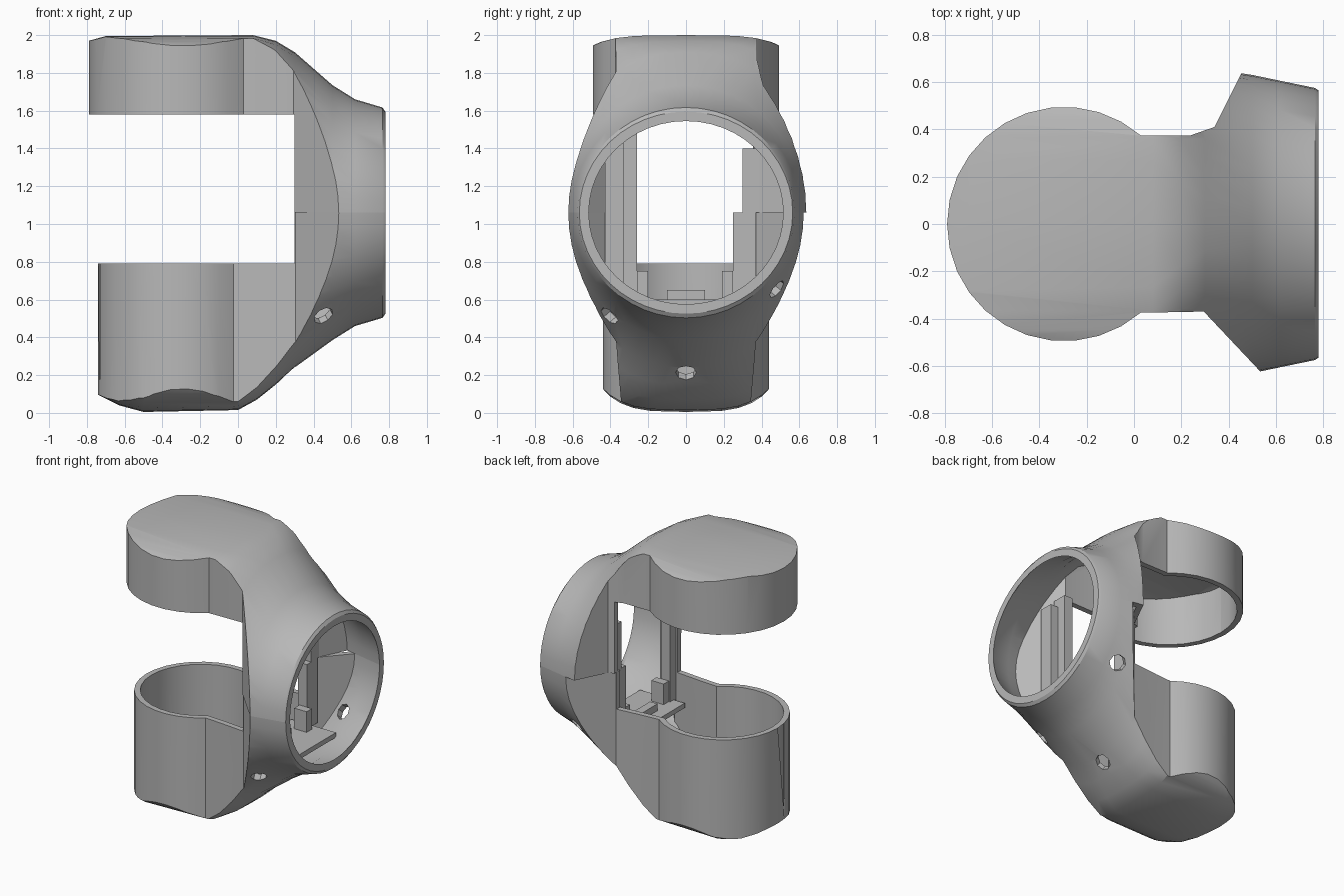
import bpy, bmesh, math
from mathutils import Vector, Matrix

if "Cube" in bpy.data.objects:
    bpy.data.objects.remove(bpy.data.objects["Cube"], do_unlink=True)

MID = 1.06  # height of the seam and of the ring axis

grey = bpy.data.materials.new("plain_grey")
grey.use_nodes = True
grey.diffuse_color = (0.48, 0.48, 0.48, 1)
grey.node_tree.nodes["Principled BSDF"].inputs["Base Color"].default_value = (0.48, 0.48, 0.48, 1)


def make_object(name, bm):
    bmesh.ops.recalc_face_normals(bm, faces=bm.faces)
    mesh = bpy.data.meshes.new(name)
    bm.to_mesh(mesh)
    bm.free()
    mesh.materials.append(grey)
    obj = bpy.data.objects.new(name, mesh)
    bpy.context.scene.collection.objects.link(obj)
    return obj


def skin(name, rings):
    """Closed solid through a row of equal rings of points."""
    bm = bmesh.new()
    rows = [[bm.verts.new(p) for p in ring] for ring in rings]
    n = len(rows[0])
    for a, b in zip(rows, rows[1:]):
        for i in range(n):
            j = (i + 1) % n
            bm.faces.new((a[i], a[j], b[j], b[i]))
    bm.faces.new(rows[0])
    bm.faces.new(rows[-1])
    return make_object(name, bm)


def prism(name, outline, z0, z1):
    return skin(name, [[(x, y, z) for x, y in outline] for z in (z0, z1)])


def box(name, x0, x1, y0, y1, z0, z1):
    return prism(name, [(x0, y0), (x1, y0), (x1, y1), (x0, y1)], z0, z1)


def combine(obj, tool, operation):
    """Apply a boolean and remove the tool."""
    mod = obj.modifiers.new("cut", 'BOOLEAN')
    mod.operation, mod.solver, mod.object = operation, 'EXACT', tool
    bpy.context.view_layer.update()
    graph = bpy.context.evaluated_depsgraph_get()
    mesh = bpy.data.meshes.new_from_object(obj.evaluated_get(graph))
    obj.modifiers.clear()
    obj.data = mesh
    bpy.data.objects.remove(tool, do_unlink=True)


def loft(stations, inset=0.0, end=None, count=48):
    """Rounded tube along x; stations hold x, half width, half height, exponent."""
    rings = []
    for x, w, h, n in stations + ([(end,) + stations[-1][1:]] if end else []):
        ring = []
        for i in range(count):
            a = math.tau * i / count
            c, s = math.cos(a), math.sin(a)
            y = math.copysign(abs(c) ** (2 / n), c) * (w - inset)
            z = math.copysign(abs(s) ** (2 / n), s) * (h - inset)
            ring.append((x, y, MID + z))
        rings.append(ring)
    return skin("loft", rings)


def inset_outline(points, t):
    """Move a counter-clockwise outline inwards by t."""
    out = []
    for i, p in enumerate(points):
        p = Vector(p)
        d1 = (p - Vector(points[i - 1])).normalized()
        d2 = (Vector(points[(i + 1) % len(points)]) - p).normalized()
        n1, n2 = Vector((-d1.y, d1.x)), Vector((-d2.y, d2.x))
        out.append(tuple(p + (n1 + n2) * t / (1 + n1.dot(n2))))
    return out


def keyhole(cx, radius, half_angle, front, back):
    """Round end, narrow neck and flared wings, seen from above."""
    steps = 22
    arc = []
    for i in range(steps + 1):
        a = half_angle + (math.tau - 2 * half_angle) * i / steps
        arc.append((cx + radius * math.cos(a), radius * math.sin(a)))
    return arc + front + [(1.2, front[-1][1]), (1.2, back[-1][1])] + back[::-1]


def shell(name, outline, stations, z0, z1, gap):
    """Hollow half: plan outline crossed with the loft, minus cavity and gap."""
    body = prism(name, outline, z0, z1)
    combine(body, loft(stations), 'INTERSECT')
    cavity = prism("cavity", inset_outline(outline, 0.04), -1, 3)
    combine(cavity, loft(stations, 0.05, 1.0), 'INTERSECT')
    combine(body, cavity, 'DIFFERENCE')
    combine(body, box("gap", -1.2, 0.3, -1, 1, *gap), 'DIFFERENCE')
    return body


# Plan outlines
wing = [(0.04, -0.375), (0.295, -0.37), (0.54, -0.63), (0.72, -0.82)]
back_wing = [(0.04, 0.375), (0.24, 0.375), (0.34, 0.41), (0.45, 0.63), (0.55, 0.83)]
low_wing = [(0.1, -0.35), (0.305, -0.37), (0.54, -0.63), (0.72, -0.82)]
low_back = [(x, -y) for x, y in low_wing]
upper_plan = keyhole(-0.295, 0.495, math.radians(49), wing, back_wing)
lower_plan = keyhole(-0.3, 0.44, math.radians(51), low_wing, low_back)

# Outer form from the round ends to the ring
ring_end = [(0.5, 0.63, 0.675, 2), (0.62, 0.605, 0.6, 2),
            (0.765, 0.575, 0.557, 2), (0.78, 0.565, 0.535, 2)]
upper_form = [(-0.85, 0.7, 0.89, 4.5), (-0.79, 0.7, 0.91, 4.5), (-0.7, 0.7, 0.935, 4.5),
              (0.08, 0.7, 0.94, 4.2), (0.2, 0.68, 0.91, 3), (0.3, 0.66, 0.85, 2.3)] + ring_end
lower_form = [(-0.85, 0.6, 0.9, 3.5), (-0.75, 0.6, 0.96, 3.5), (-0.63, 0.6, 1.02, 3.5),
              (-0.5, 0.6, 1.055, 3.5), (0, 0.6, 1.045, 3.5), (0.1, 0.62, 0.99, 3),
              (0.2, 0.64, 0.91, 2.5), (0.3, 0.65, 0.82, 2.1)] + ring_end

upper_shell = shell("upper_shell", upper_plan, upper_form, MID, 2.2, (0.9, 1.58))
lower_shell = shell("lower_shell", lower_plan, lower_form, -0.2, MID, (0.79, 1.3))

# Small screw holes through the lower shell
for spot, aim in [((0.27, 0, 0.21), (0.6, 0, -0.8)),
                  ((0.45, -0.4, 0.52), (0.3, -0.7, -0.6)),
                  ((0.55, 0.5, 0.64), (0.2, 0.75, -0.6))]:
    bm = bmesh.new()
    turn = Vector(aim).to_track_quat('Z', 'Y').to_matrix().to_4x4()
    bmesh.ops.create_cone(bm, cap_ends=True, segments=8, radius1=0.055, radius2=0.055,
                          depth=0.24, matrix=Matrix.Translation(spot) @ turn)
    combine(lower_shell, make_object("hole", bm), 'DIFFERENCE')

# Inner frame: shelf, posts and upright rails
parts = [
    box("shelf", 0.22, 0.58, -0.3, 0.3, 0.565, 0.6),
    box("shelf_block", 0.3, 0.36, -0.1, 0.1, 0.59, 0.65),
    box("front_post", 0.32, 0.42, -0.26, -0.2, 0.59, 0.75),
    box("back_post", 0.32, 0.42, 0.19, 0.25, 0.59, 0.75),
    box("front_rail", 0.31, 0.38, -0.37, -0.26, 0.59, 1.56),
    box("front_rib", 0.38, 0.44, -0.43, -0.33, 0.62, 1.5),
    box("back_rail_lower", 0.31, 0.38, 0.25, 0.37, 0.59, MID),
    box("back_rail_upper", 0.31, 0.38, 0.3, 0.39, MID, 1.4),
]

# Smooth shading with crisp edges
bpy.ops.object.select_all(action='DESELECT')
for obj in [upper_shell, lower_shell] + parts:
    obj.select_set(True)
bpy.context.view_layer.objects.active = upper_shell
bpy.ops.object.shade_smooth_by_angle(angle=math.radians(30))
